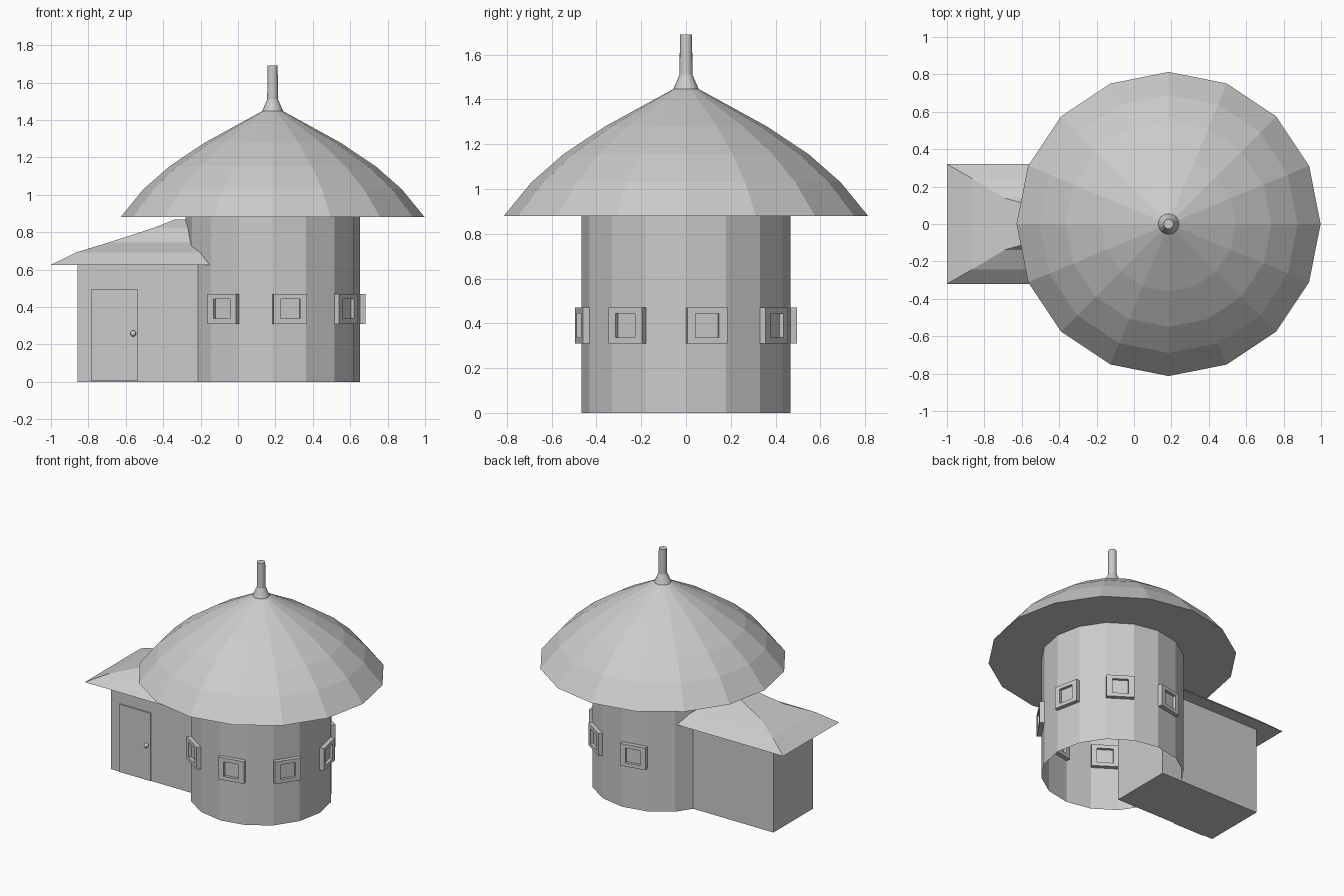
import bpy, bmesh, math
from mathutils import Matrix, Vector

if "Cube" in bpy.data.objects:
    bpy.data.objects.remove(bpy.data.objects["Cube"])

CENTRE = 0.185   # x of the round tower's axis
SIDES = 16
WALL_R = 0.467

plaster = bpy.data.materials.new("light grey")
plaster.use_nodes = True
GREY = (0.6, 0.6, 0.6, 1)
plaster.diffuse_color = GREY
plaster.node_tree.nodes["Principled BSDF"].inputs["Base Color"].default_value = GREY


def finish(name, bm, fix_normals=True):
    if fix_normals:
        bmesh.ops.recalc_face_normals(bm, faces=bm.faces)
    mesh = bpy.data.meshes.new(name)
    bm.to_mesh(mesh)
    bm.free()
    mesh.materials.append(plaster)
    obj = bpy.data.objects.new(name, mesh)
    bpy.context.collection.objects.link(obj)
    return obj


def loft(bm, rings, cap_start, cap_end):
    """Join rings of points with quads, optionally capping the ends."""
    loops = [[bm.verts.new(p) for p in ring] for ring in rings]
    for low, high in zip(loops, loops[1:]):
        for i in range(len(low)):
            j = (i + 1) % len(low)
            bm.faces.new((low[i], low[j], high[j], high[i]))
    if cap_start:
        bm.faces.new(loops[0][::-1])
    if cap_end:
        bm.faces.new(loops[-1])


def lathe(name, profile, capped=True):
    bm = bmesh.new()
    turns = [math.tau * i / SIDES for i in range(SIDES)]
    rings = [[(CENTRE + r * math.cos(a), r * math.sin(a), z) for a in turns]
             for r, z in profile]
    loft(bm, rings, capped, capped)
    return finish(name, bm, capped)


def box(name, low, high):
    bm = bmesh.new()
    bmesh.ops.create_cube(bm, size=1)
    low, high = Vector(low), Vector(high)
    bmesh.ops.scale(bm, vec=high - low, verts=bm.verts)
    bmesh.ops.translate(bm, vec=(low + high) / 2, verts=bm.verts)
    return finish(name, bm)


# Round tower: open wall, flared roof and chimney spike
lathe("tower_wall", [(WALL_R, 0), (WALL_R, 0.885)], capped=False)
lathe("tower_roof", [(0.813, 0.88), (0.69, 1.03), (0.55, 1.153),
                     (0.36, 1.28), (0.055, 1.447)])
lathe("roof_spike", [(0.056, 1.44), (0.055, 1.45), (0.029, 1.51), (0.027, 1.69)])


# Windows: frames through the wall, recessed on both sides
def window(name, angle):
    bm = bmesh.new()
    bmesh.ops.create_cube(bm, size=1)
    bmesh.ops.scale(bm, vec=(0.06, 0.182, 0.16), verts=bm.verts)
    sides = [f for f in bm.faces if abs(f.normal.x) > 0.9]
    bmesh.ops.inset_individual(bm, faces=sides, thickness=0.03)
    for face in sides:
        for v in face.verts:
            v.co.y = math.copysign(0.053, v.co.y)
            v.co.z = math.copysign(0.053, v.co.z)
    panes = bmesh.ops.extrude_discrete_faces(bm, faces=sides)["faces"]
    for face in panes:
        for v in face.verts:
            v.co.x = math.copysign(0.01, v.co.x)
    reach = WALL_R * math.cos(math.pi / SIDES)
    bm.transform(Matrix.Translation((CENTRE, 0, 0.39))
                 @ Matrix.Rotation(angle, 4, "Z")
                 @ Matrix.Translation((reach, 0, 0)))
    finish(name, bm)


for i in range(6):
    window(f"window_{i + 1}", math.radians(-123.75 + 45 * i))

# Side annex with door and knob
box("annex_walls", (-0.857, -0.226, 0), (-0.055, 0.226, 0.635))
box("door", (-0.785, -0.236, 0.003), (-0.535, -0.22, 0.492))
bm = bmesh.new()
bmesh.ops.create_uvsphere(bm, u_segments=16, v_segments=10, radius=0.016,
                          matrix=Matrix.Translation((-0.56, -0.248, 0.258)))
for f in bm.faces:
    f.smooth = True
finish("door_knob", bm)

# Annex roof: bent hip at the outer end, running into the tower
bm = bmesh.new()
END = -0.06
steps = [(-1.0, 0.32, 0.625), (-0.865, 0.243, 0.692), (-0.69, 0.138, 0.745),
         (-0.45, 0.07, 0.823), (-0.34, 0.0, 0.867)]
loft(bm, [[(x, -y, z), (END, -y, z), (END, y, z), (x, y, z)] for x, y, z in steps],
     True, False)
bmesh.ops.remove_doubles(bm, verts=bm.verts, dist=0.0005)
finish("annex_roof", bm)
